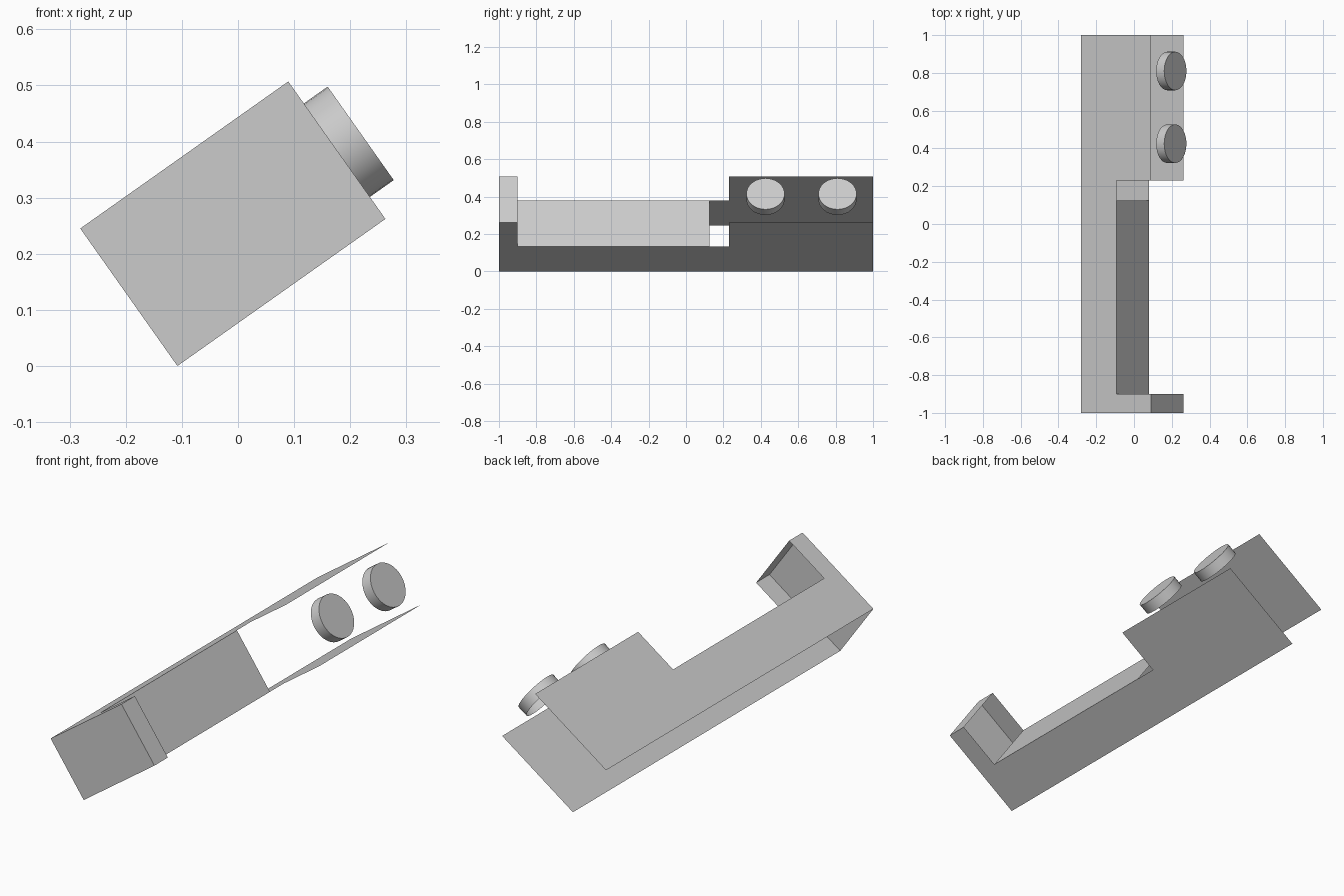
import bpy, bmesh, math
from mathutils import Matrix

if "Cube" in bpy.data.objects:
    bpy.data.objects.remove(bpy.data.objects["Cube"])

# Local frame: x = height toward studs, y = length, z = thickness; tilted about y
H, LOW, T = 0.454, 0.23, 0.30
TILT = Matrix.Translation((-0.108, 0, 0)) @ Matrix.Rotation(-math.radians(35.25), 4, 'Y')


def add_object(name, bm):
    mesh = bpy.data.meshes.new(name)
    bm.to_mesh(mesh)
    bm.free()
    obj = bpy.data.objects.new(name, mesh)
    bpy.context.collection.objects.link(obj)
    obj.matrix_world = TILT
    return obj


def panel(name, points):
    bm = bmesh.new()
    bm.faces.new([bm.verts.new(p) for p in points])
    return add_object(name, bm)


# Two thin stepped side sheets, open along the back edge and the far end
profile = [(0, -1), (H, -1), (H, -0.9), (LOW, -0.9),
           (LOW, 0.23), (H, 0.23), (H, 1), (0, 1)]
panel("upper_side", [(u, y, T) for u, y in profile])
panel("lower_side", [(u, y, 0) for u, y in reversed(profile)])

# Cross panels facing the studs: low middle panel and end lip
for name, u, y0, y1 in (("middle_panel", LOW, -0.9, 0.125), ("end_lip", H, -1, -0.9)):
    panel(name, [(u, y0, 0), (u, y1, 0), (u, y1, T), (u, y0, T)])

# Closed front end
panel("end_wall", [(0, -1, 0), (H, -1, 0), (H, -1, T), (0, -1, T)])

# Round studs, open underneath
for i, y in enumerate((0.425, 0.81)):
    bm = bmesh.new()
    place = Matrix.Translation((H + 0.026, y, T / 2)) @ Matrix.Rotation(math.pi / 2, 4, 'Y')
    bmesh.ops.create_cone(bm, cap_ends=True, segments=32, radius1=0.102,
                          radius2=0.102, depth=0.052, matrix=place)
    bm.normal_update()
    base = [f for f in bm.faces if f.normal.x < -0.9]
    bmesh.ops.delete(bm, geom=base, context='FACES_ONLY')
    for f in bm.faces:
        f.smooth = len(f.verts) == 4
    for e in bm.edges:
        e.smooth = all(len(f.verts) == 4 for f in e.link_faces)
    add_object(f"stud_{i + 1}", bm)
